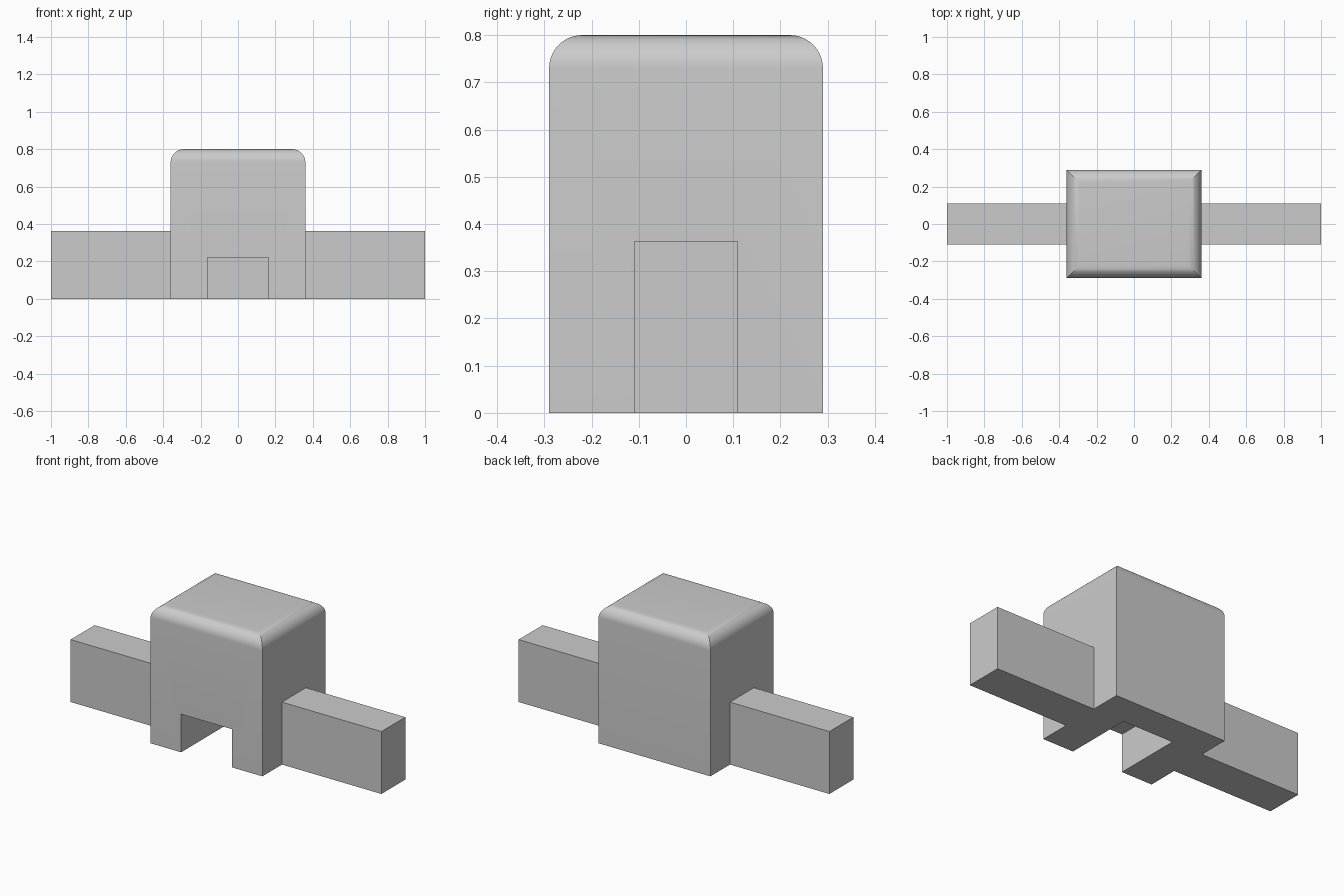
import bpy
import bmesh
import math
from mathutils import Matrix, Vector

cube = bpy.data.objects.get("Cube")
if cube:
    bpy.data.objects.remove(cube, do_unlink=True)

grey = bpy.data.materials.new("light grey")
grey.use_nodes = True
colour = (0.6, 0.6, 0.6, 1)
grey.diffuse_color = colour
grey.node_tree.nodes["Principled BSDF"].inputs["Base Color"].default_value = colour


def box(name, low, high, round_top=0):
    """Box between two corners, with optionally rounded top edges."""
    low, high = Vector(low), Vector(high)
    bm = bmesh.new()
    place = Matrix.Translation((low + high) / 2) @ Matrix.Diagonal((*(high - low), 1))
    bmesh.ops.create_cube(bm, size=1, matrix=place)
    if round_top:
        top = [e for e in bm.edges if all(v.co.z > high.z - 1e-4 for v in e.verts)]
        bmesh.ops.bevel(bm, geom=top, offset=round_top, segments=10,
                        profile=0.5, affect='EDGES')
    mesh = bpy.data.meshes.new(name)
    bm.to_mesh(mesh)
    bm.free()
    mesh.materials.append(grey)
    obj = bpy.data.objects.new(name, mesh)
    bpy.context.collection.objects.link(obj)
    return obj


def combine(target, other, operation):
    """Apply a boolean and remove the helper."""
    mod = target.modifiers.new(operation.title(), 'BOOLEAN')
    mod.operation = operation
    mod.solver = 'EXACT'
    mod.object = other
    other.hide_render = True
    bpy.context.view_layer.objects.active = target
    bpy.ops.object.modifier_apply(modifier=mod.name)
    bpy.data.objects.remove(other, do_unlink=True)


# Central block with rounded top edges and sharp upright corners
body = box("block_with_side_arms", (-0.36, -0.29, 0), (0.36, 0.29, 0.8), 0.07)

# Bar through the block forms both side arms
arms = box("side_arms", (-1, -0.11, 0), (1, 0.11, 0.363))
combine(body, arms, 'UNION')

# Notch open to the front and underside
notch = box("notch_cutter", (-0.163, -0.5, -0.2), (0.163, 0.11, 0.222))
combine(body, notch, 'DIFFERENCE')

# Smooth the rounded edges, keep the corners crisp
bpy.ops.object.select_all(action='DESELECT')
body.select_set(True)
bpy.context.view_layer.objects.active = body
bpy.ops.object.shade_smooth_by_angle(angle=math.radians(30))
